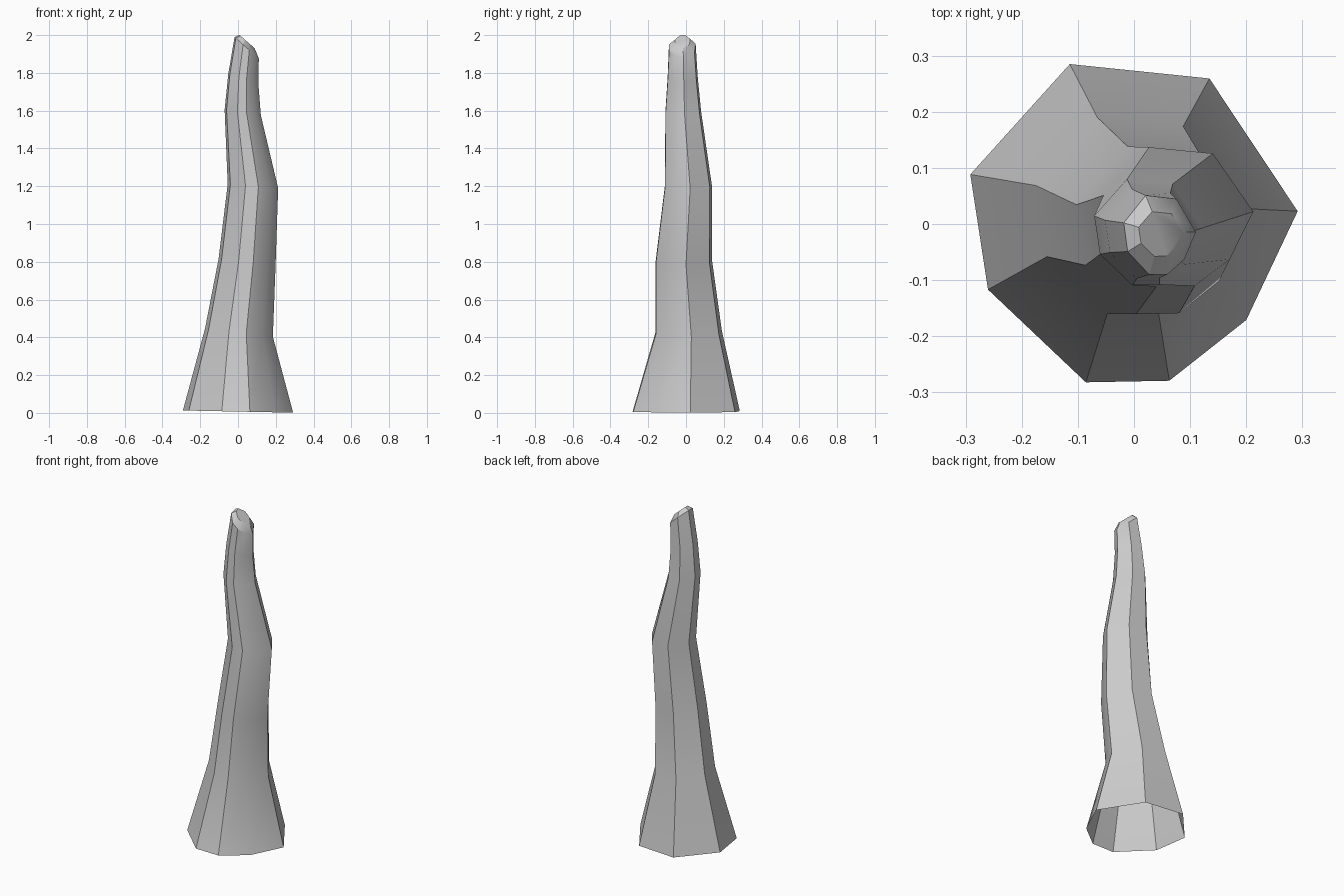
import bpy, bmesh, math

if "Cube" in bpy.data.objects:
    bpy.data.objects.remove(bpy.data.objects["Cube"])

# Irregular eight-sided cross-section, counter-clockwise, unit size
SECTION = [(-1.02, .31), (-.91, -.41), (-.30, -.99), (.22, -.98),
           (.70, -.60), (1.02, .08), (.47, .91), (-.40, 1.0)]

# Rings up the trunk: centre x, y, z, scale x, y, slope of z along x
RINGS = [(.000, .000, .007, .286, .285, -.02),
         (.005, .014, .425, .176, .176, -.12),
         (.048, -.012, .80, .148, .150, -.10),
         (.079, .012, 1.20, .131, .125, -.08),
         (.025, -.015, 1.59, .094, .095, -.15),
         (.028, -.018, 1.77, .078, .080, -.30),
         (.046, -.020, 1.933, .063, .071, -.88),   # slanted cut rim
         (.048, -.018, 1.966, .039, .040, -.88)]   # bevelled end face

bm = bmesh.new()
rings = []
for cx, cy, cz, sx, sy, slope in RINGS:
    rings.append([bm.verts.new((cx + sx * u, cy + sy * v, cz + slope * sx * u))
                  for u, v in SECTION])

# Trunk sides (open underneath) and closed tip
n = len(SECTION)
for low, high in zip(rings, rings[1:]):
    for i in range(n):
        j = (i + 1) % n
        bm.faces.new((low[i], low[j], high[j], high[i]))
bm.faces.new(rings[-1])

mesh = bpy.data.meshes.new("trunk")
bm.to_mesh(mesh)
bm.free()
trunk = bpy.data.objects.new("trunk", mesh)
bpy.context.collection.objects.link(trunk)

# Smooth along the length, crisp on the ridges
bpy.context.view_layer.objects.active = trunk
trunk.select_set(True)
bpy.ops.object.shade_smooth_by_angle(angle=math.radians(30))
